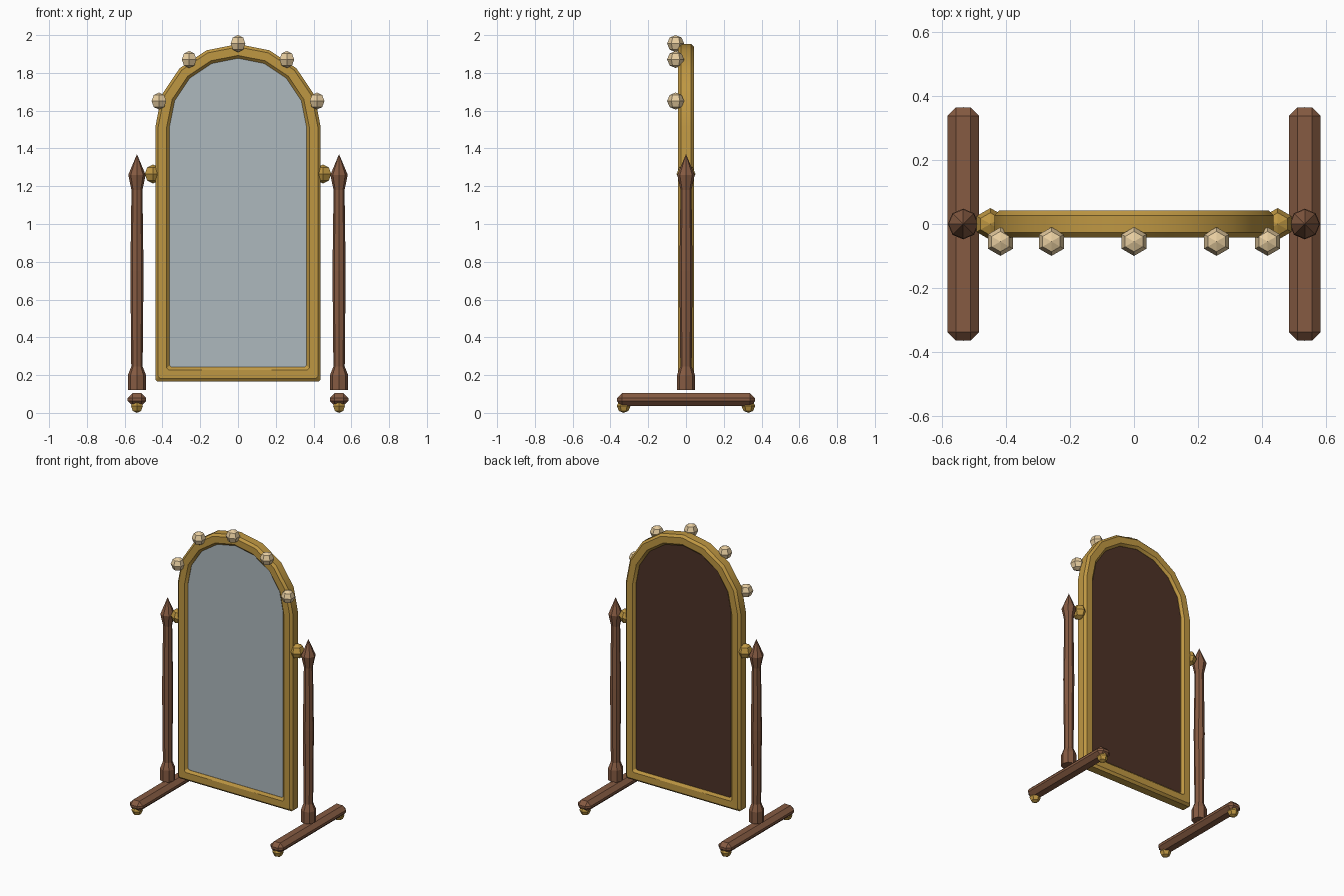
import bpy, bmesh, math
from math import sin, cos, pi

if "Cube" in bpy.data.objects:
    bpy.data.objects.remove(bpy.data.objects["Cube"])


def material(name, rgb):
    m = bpy.data.materials.new(name)
    m.diffuse_color = (*rgb, 1)
    m.use_nodes = True
    m.node_tree.nodes["Principled BSDF"].inputs["Base Color"].default_value = m.diffuse_color
    return m


GOLD = material("gold", (0.52, 0.31, 0.055))
WOOD = material("wood", (0.24, 0.105, 0.055))
PEARL = material("pearl", (0.80, 0.61, 0.35))
GLASS = material("glass", (0.42, 0.48, 0.51))
BACK = material("dark_wood", (0.075, 0.032, 0.02))


def finish(name, bm, mat):
    bmesh.ops.recalc_face_normals(bm, faces=bm.faces)
    me = bpy.data.meshes.new(name)
    bm.to_mesh(me)
    bm.free()
    me.materials.append(mat)
    ob = bpy.data.objects.new(name, me)
    bpy.context.collection.objects.link(ob)
    return ob


def ball(name, loc, r, mat):
    bm = bmesh.new()
    bmesh.ops.create_uvsphere(bm, u_segments=6, v_segments=4, radius=r)
    ob = finish(name, bm, mat)
    ob.location = loc
    return ob


def arch(bm, d, y):
    """Arched outline offset by d from the frame's centreline, at depth y."""
    r, z, c = 0.40 + d, 0.205 - d, 0.01
    pts = [(-r, z + c), (-r + c, z), (r - c, z), (r, z + c)]
    pts += [(r * cos(i * pi / 8), 1.515 + r * sin(i * pi / 8)) for i in range(9)]
    return [bm.verts.new((x, y, h)) for x, h in pts]


def skin(bm, rings, closed):
    n = len(rings[0])
    pairs = list(zip(rings, rings[1:]))
    if closed:
        pairs.append((rings[-1], rings[0]))
    for a, b in pairs:
        for i in range(n):
            j = (i + 1) % n
            bm.faces.new((a[i], a[j], b[j], b[i]))


# Arched frame: chamfered section swept round the outline
a, b, c = 0.0375, 0.042, 0.015
section = [(a, -b + c), (a, b - c), (a - c, b), (-a + c, b),
           (-a, b - c), (-a, -b + c), (-a + c, -b), (a - c, -b)]
bm = bmesh.new()
skin(bm, [arch(bm, d, y) for d, y in section], True)
frame = finish("mirror_frame", bm, GOLD)
bpy.context.view_layer.objects.active = frame
frame.select_set(True)
bpy.ops.object.shade_smooth_by_angle(angle=math.radians(30))
frame.select_set(False)

# Glass pane and its backing board
for name, y0, y1, mat in (("mirror_glass", -0.025, 0.0, GLASS),
                          ("backing_board", 0.0, 0.025, BACK)):
    bm = bmesh.new()
    rings = [arch(bm, -0.033, y) for y in (y0, y1)]
    skin(bm, rings, False)
    for ring in rings:
        bm.faces.new(ring)
    finish(name, bm, mat)

# Beads along the arch
for deg in (18, 54, 90, 126, 162):
    t = math.radians(deg)
    ball("arch_bead", (0.44 * cos(t), -0.055, 1.515 + 0.44 * sin(t)), 0.045, PEARL)

# Turned post profile: radius, height
POST = [(0.048, 0.12), (0.048, 0.20), (0.03, 0.245), (0.035, 0.75),
        (0.029, 1.18), (0.046, 1.26)]

for side, s in (("left", -1), ("right", 1)):
    x = s * 0.535

    # Post
    bm = bmesh.new()
    rings = [[bm.verts.new((x + r * cos(i * pi / 4), r * sin(i * pi / 4), z))
              for i in range(8)] for r, z in POST]
    skin(bm, rings, False)
    bm.faces.new(rings[0])
    tip = bm.verts.new((x, 0, 1.37))
    for i in range(8):
        bm.faces.new((rings[-1][i], rings[-1][(i + 1) % 8], tip))
    finish(side + "_post", bm, WOOD)

    # Foot bar
    bm = bmesh.new()
    bmesh.ops.create_cube(bm, size=1)
    bmesh.ops.scale(bm, vec=(0.098, 0.73, 0.068), verts=bm.verts)
    bmesh.ops.translate(bm, vec=(x, 0, 0.07), verts=bm.verts)
    bmesh.ops.bevel(bm, geom=bm.edges[:], offset=0.026, segments=1,
                    affect='EDGES', profile=0.5)
    finish(side + "_foot", bm, WOOD)

    # Foot pads and pivot knob
    for y in (-0.33, 0.33):
        ball(side + "_foot_pad", (x, y, 0.036), 0.036, GOLD)
    ball(side + "_pivot_knob", (s * 0.45, 0, 1.265), 0.05, GOLD)
